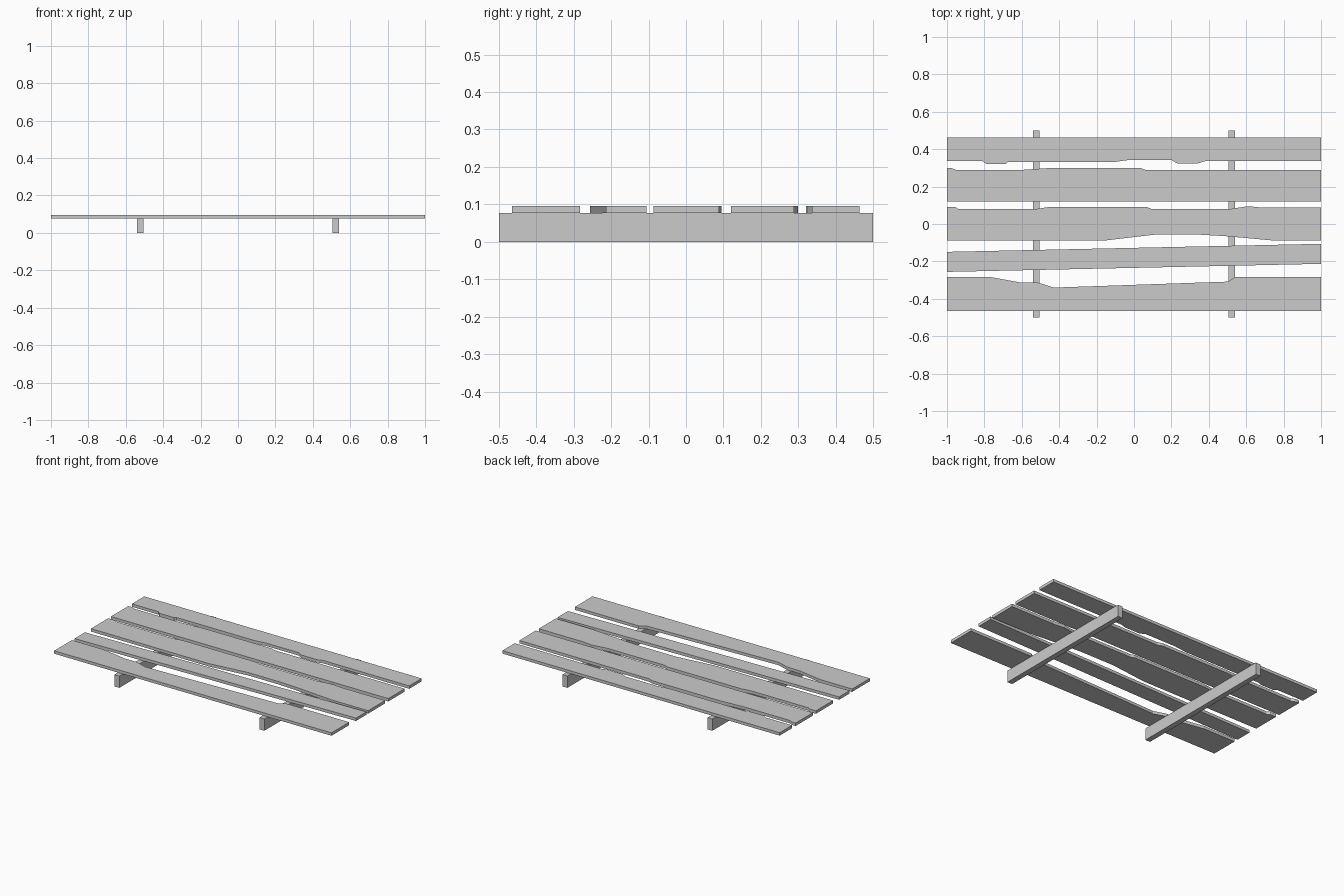
import bpy, bmesh

if "Cube" in bpy.data.objects:
    bpy.data.objects.remove(bpy.data.objects["Cube"])

BEAM_TOP, PLANK_TOP = 0.077, 0.096


def slab(name, lower, upper, z0, z1):
    """Extrude the outline between two left-to-right edges from z0 to z1."""
    bm = bmesh.new()
    outline = lower + upper[::-1]
    face = bm.faces.new([bm.verts.new((x, y, z0)) for x, y in outline])
    ext = bmesh.ops.extrude_face_region(bm, geom=[face])
    top = [g for g in ext["geom"] if isinstance(g, bmesh.types.BMVert)]
    bmesh.ops.translate(bm, vec=(0, 0, z1 - z0), verts=top)
    bmesh.ops.recalc_face_normals(bm, faces=bm.faces)
    mesh = bpy.data.meshes.new(name)
    bm.to_mesh(mesh)
    bm.free()
    obj = bpy.data.objects.new(name, mesh)
    bpy.context.collection.objects.link(obj)
    return obj


def straight(y):
    return [(-1, y), (1, y)]


# Worn planks, front to back: lower edge, upper edge
planks = {
    "front_plank": (
        straight(-0.465),
        [(-1, -0.283), (-0.77, -0.283), (-0.60, -0.314), (-0.51, -0.314),
         (-0.43, -0.34), (0.505, -0.308), (0.54, -0.283), (1, -0.283)]),
    "slanted_plank": (
        [(-1, -0.256), (1, -0.213)],
        [(-1, -0.149), (1, -0.106)]),
    "middle_plank": (
        [(-1, -0.087), (-0.145, -0.087), (0.11, -0.057), (0.35, -0.057),
         (0.49, -0.065), (0.73, -0.087), (1, -0.087)],
        [(-1, 0.09), (-0.955, 0.09), (-0.94, 0.08), (-0.525, 0.08),
         (-0.46, 0.09), (0.07, 0.09), (0.095, 0.08), (0.51, 0.08),
         (0.61, 0.095), (0.68, 0.088), (1, 0.088)]),
    "inner_back_plank": (
        straight(0.12),
        [(-1, 0.299), (-0.975, 0.299), (-0.95, 0.288), (-0.62, 0.288),
         (-0.455, 0.299), (0.035, 0.299), (0.065, 0.288), (1, 0.288)]),
    "back_plank": (
        [(-1, 0.336), (-0.81, 0.336), (-0.79, 0.321), (-0.685, 0.321),
         (-0.675, 0.331), (-0.11, 0.331), (-0.03, 0.342), (0.20, 0.342),
         (0.23, 0.324), (0.34, 0.324), (0.38, 0.336), (1, 0.336)],
        straight(0.463)),
}
for name, (lower, upper) in planks.items():
    slab(name, lower, upper, BEAM_TOP, PLANK_TOP)

# Two cross beams underneath
for name, x in (("left_beam", -0.523), ("right_beam", 0.523)):
    w = 0.0175
    slab(name, [(x - w, -0.5), (x + w, -0.5)],
         [(x - w, 0.5), (x + w, 0.5)], 0, BEAM_TOP)
